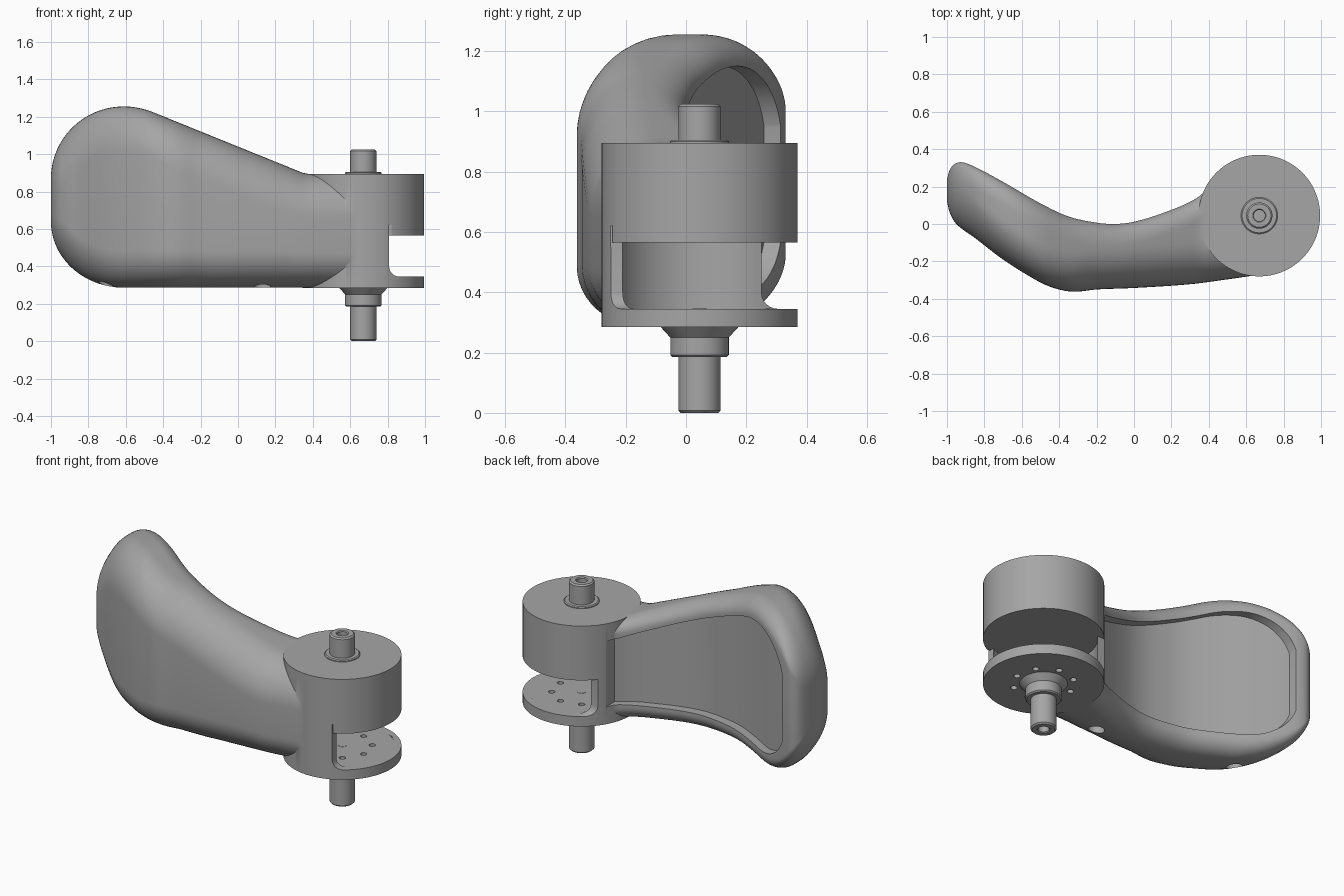
import bpy, bmesh, math
from mathutils import Vector

if "Cube" in bpy.data.objects:
    bpy.data.objects.remove(bpy.data.objects["Cube"], do_unlink=True)

grey = bpy.data.materials.new("grey metal")
grey.use_nodes = True
GREY = (0.38, 0.38, 0.38, 1)
grey.diffuse_color = GREY
grey.node_tree.nodes["Principled BSDF"].inputs["Base Color"].default_value = GREY

CX, CY, R = 0.67, 0.045, 0.325      # hub axis and radius
BOTTOM, TOP = 0.285, 0.895          # hub height range
GAP_LOW, GAP_HIGH = 0.345, 0.565    # slot between flange and drum


def loft(name, rings):
    """Skin a list of equal-length point rings and cap both ends."""
    bm = bmesh.new()
    vs = [[bm.verts.new(p) for p in ring] for ring in rings]
    n = len(vs[0])
    for a, b in zip(vs, vs[1:]):
        for i in range(n):
            j = (i + 1) % n
            bm.faces.new((a[i], a[j], b[j], b[i]))
    bm.faces.new(vs[0][::-1])
    bm.faces.new(vs[-1])
    bmesh.ops.recalc_face_normals(bm, faces=bm.faces)
    mesh = bpy.data.meshes.new(name)
    bm.to_mesh(mesh)
    bm.free()
    mesh.materials.append(grey)
    obj = bpy.data.objects.new(name, mesh)
    bpy.context.collection.objects.link(obj)
    return obj


def lathe(name, profile, x=CX, y=CY, n=64):
    turn = [math.tau * i / n for i in range(n)]
    return loft(name, [[(x + r * math.cos(a), y + r * math.sin(a), z) for a in turn]
                       for r, z in profile])


def boolean(obj, tool, operation):
    mod = obj.modifiers.new(operation, "BOOLEAN")
    mod.operation, mod.solver, mod.object = operation, "EXACT", tool
    bpy.ops.object.select_all(action="DESELECT")
    bpy.context.view_layer.objects.active = obj
    obj.select_set(True)
    bpy.ops.object.modifier_apply(modifier=mod.name)
    bpy.data.objects.remove(tool, do_unlink=True)


def smooth(obj, degrees=32):
    bpy.ops.object.select_all(action="DESELECT")
    bpy.context.view_layer.objects.active = obj
    obj.select_set(True)
    bpy.ops.object.shade_smooth_by_angle(angle=math.radians(degrees))


def curve(points, x):
    """Smooth interpolation through points, using finite-difference slopes."""
    last = len(points) - 1

    def slope(i):
        a, b = points[max(i - 1, 0)], points[min(i + 1, last)]
        return (b[1] - a[1]) / (b[0] - a[0])
    i = 0
    while i < last - 1 and x > points[i + 1][0]:
        i += 1
    (xa, ya), (xb, yb) = points[i], points[i + 1]
    h = xb - xa
    t = min(max((x - xa) / h, 0), 1)
    return (ya * (1 + 2 * t) * (1 - t) ** 2 + yb * t * t * (3 - 2 * t)
            + h * slope(i) * t * (1 - t) ** 2 + h * slope(i + 1) * t * t * (t - 1))


# Plan curves of the bent paddle
FRONT = [(-1, .12), (-.985, .06), (-.95, .0), (-.85, -.075), (-.7, -.19), (-.55, -.285),
         (-.45, -.335), (-.33, -.362), (-.2, -.35), (0, -.342), (.3, -.322), (.5, -.296), (.63, -.277)]
BACK = [(-1, .24), (-.985, .29), (-.96, .32), (-.92, .33), (-.85, .305), (-.7, .225), (-.5, .11),
        (-.35, .04), (-.2, .007), (-.1, .0), (0, .012), (.15, .057), (.33, .135), (.42, .215),
        (.47, .275), (.63, .3)]


def side_heights(x, inset=0.0, end=-1.0):
    """Lower and upper edge of the paddle outline at x."""
    centre = -0.61
    low, high = BOTTOM + 0.001 + inset, 1.255 - inset
    if x < centre:
        bulge = math.sqrt(max(0, 1 - ((centre - x) / (centre - end)) ** 2))
        return .64 - (.64 - low) * bulge, .87 + (high - .87) * bulge
    # rounded crown, then a straight slope down to the hub
    slope = 0.405
    run = x - centre
    ease = 0.16
    drop = slope * run * run / (2 * ease) if run < ease else slope * (run - ease / 2)
    return low, max(high - drop, TOP - 0.001 - inset)


def paddle_section(x):
    yf, yb = curve(FRONT, x), curve(BACK, x)
    z0, z1 = side_heights(x)
    k, m = min(1, (yb - yf) / .36), min(1, (z1 - z0) / .65)
    corners = [(yf, z0, .22 * k, .2 * m, 180), (yb, z0, .12 * k, .09 * m, 270),
               (yb, z1, .12 * k, .09 * m, 0), (yf, z1, .22 * k, .25 * m, 90)]
    ring = []
    for y, z, ry, rz, start in corners:
        cy = y + ry if y == yf else y - ry
        cz = z + rz if z == z0 else z - rz
        for i in range(13):
            a = math.radians(start + 90 * i / 12)
            ring.append((x, cy + ry * math.cos(a), cz + rz * math.sin(a)))
    return ring


# Curved paddle joined to the round hub
STEPS = 80
paddle = loft("paddle_and_hub", [paddle_section(-1 + 1.63 * (i / STEPS) ** 1.6)
                                 for i in range(STEPS + 1)])
boolean(paddle, lathe("hub", [(R, BOTTOM), (R, TOP)], n=128), "UNION")

# Shallow recess following the back of the paddle
rings = []
START, END = -0.87, 0.39
for i in range(51):
    x = START + (END - START) * (i / 50) ** 1.5
    z0, z1 = side_heights(x, 0.105, START - 0.01)
    y = curve(BACK, x)
    rings.append([(x, y - .055, z0), (x, y + .3, z0), (x, y + .3, z1), (x, y - .055, z1)])
boolean(paddle, loft("recess_cutter", rings), "DIFFERENCE")


# Slot between flange and drum: round pocket plus two open sides
def filleted(edge, far, r=0.055):
    """Slot profile whose lower inner corner is rounded."""
    arc = [math.radians(180 + 15 * i) for i in range(7)]
    return ([(edge, GAP_HIGH)]
            + [(edge + r + r * math.cos(a), GAP_LOW + r + r * math.sin(a)) for a in arc]
            + [(far, GAP_LOW), (far, GAP_HIGH)])


boolean(paddle, lathe("pocket_cutter", [(.29, GAP_LOW), (.29, GAP_HIGH)], n=96), "DIFFERENCE")
boolean(paddle, loft("side_cutter", [[(x, y, z) for x, z in filleted(.808, 1.2)]
                                     for y in (-.5, .6)]), "DIFFERENCE")
boolean(paddle, loft("back_cutter", [[(x, y, z) for y, z in filleted(.25, .6)]
                                     for x in (.3, 1.2)]), "DIFFERENCE")
# Thin relief notch above the end of the front wall
boolean(paddle, loft("notch_cutter", [[(x, y, z) for x, y in
        ((.807, -.4), (.82, -.4), (.82, -.24), (.807, -.24))] for z in (.55, .62)]), "DIFFERENCE")

# Flange bolt circle and the two sockets under the paddle
for k in range(8):
    a = math.radians(35 + 45 * k)
    boolean(paddle, lathe("bolt_hole", [(.018, .2), (.018, .4)], CX + .165 * math.cos(a),
                          CY + .165 * math.sin(a), 20), "DIFFERENCE")
for x, y in ((.13, -.16), (-.7, 0)):
    boolean(paddle, lathe("socket", [(.045, .2), (.045, .42)], x, y, 32), "DIFFERENCE")
smooth(paddle)

# Upper and lower pivot shafts with collars and centre bores
upper = lathe("upper_shaft", [(.03, .93), (.03, 1.02), (.035, 1.025), (.062, 1.025), (.07, 1.017),
                              (.07, .905), (.092, .905), (.098, .9), (.098, .88)])
lower = lathe("lower_shaft", [(.03, .1), (.03, .005), (.035, 0), (.062, 0), (.07, .008), (.07, .185),
                              (.09, .185), (.097, .192), (.097, .25), (.13, .286), (.13, .3),
                              (.024, .3), (.024, .345), (.023, .346)])
for shaft in (upper, lower):
    smooth(shaft)
